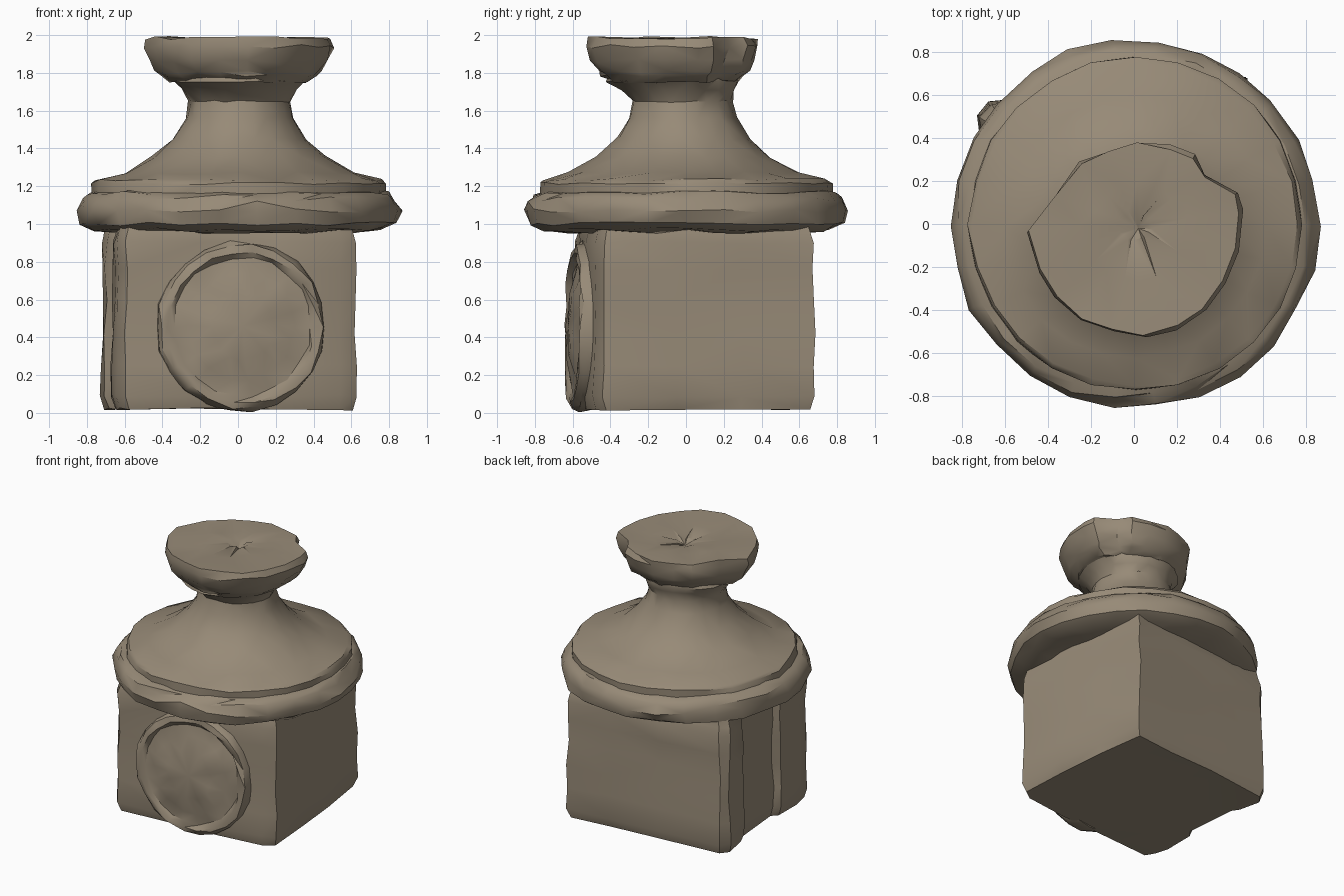
import bpy, bmesh, math, random
from mathutils import Vector

random.seed(4)
TURN = math.radians(5.5)  # the block sits slightly twisted under the collar

stone = bpy.data.materials.new("worn_stone")
stone.diffuse_color = (0.31, 0.255, 0.185, 1)


def circle(n):
    return [(math.cos(2 * math.pi * i / n), math.sin(2 * math.pi * i / n)) for i in range(n)]


def loft(name, outline, rings, jitter, tip=None):
    """Stack scaled copies of an outline; rings hold (scale, z, cx, cy)."""
    bm = bmesh.new()
    rows = []
    for scale, z, cx, cy in rings:
        row = []
        for x, y in outline:
            wear = Vector([random.uniform(-jitter, jitter) for _ in range(3)])
            row.append(bm.verts.new(Vector((cx + x * scale, cy + y * scale, z)) + wear))
        rows.append(row)
    n = len(outline)
    for a, b in zip(rows, rows[1:]):
        for i in range(n):
            j = (i + 1) % n
            bm.faces.new((a[i], a[j], b[j], b[i]))
    bm.faces.new(rows[0][::-1])
    if tip:
        centre = bm.verts.new(tip)
        for i in range(n):
            bm.faces.new((rows[-1][i], rows[-1][(i + 1) % n], centre))
    else:
        bm.faces.new(rows[-1])
    bmesh.ops.triangulate(bm, faces=bm.faces[:])
    bmesh.ops.recalc_face_normals(bm, faces=bm.faces[:])
    mesh = bpy.data.meshes.new(name)
    bm.to_mesh(mesh)
    bm.free()
    mesh.materials.append(stone)
    obj = bpy.data.objects.new(name, mesh)
    bpy.context.collection.objects.link(obj)
    bpy.ops.object.select_all(action='DESELECT')
    obj.select_set(True)
    bpy.context.view_layer.objects.active = obj
    bpy.ops.object.shade_smooth_by_angle(angle=math.radians(35))
    return obj


# Square block, with worn corners and a shallow niche in the left side
block = [(0.52, 0.685), (0.2, 0.65), (-0.2, 0.615), (-0.68, 0.565), (-0.725, 0.51),
         (-0.71, 0.32), (-0.665, 0.29), (-0.635, -0.14), (-0.675, -0.18), (-0.665, -0.42),
         (-0.645, -0.53), (-0.6, -0.59), (-0.2, -0.575), (0.2, -0.54), (0.55, -0.49),
         (0.63, -0.44), (0.61, -0.05), (0.57, 0.3)]
loft("base_block", block,
     [(0.97, 0.02, 0, 0), (1, 0.09, 0, 0), (0.995, 0.25, 0, 0), (0.99, 0.42, 0, 0),
      (0.985, 0.6, 0, 0), (0.985, 0.76, 0, 0), (0.985, 0.9, 0, 0), (0.97, 0.95, 0, 0),
      (0.93, 1.04, 0, 0)], 0.008)

# Round medallion on the front: raised rim around a lumpy relief
medallion = loft("front_medallion", circle(22),
                 [(r, z, 0, 0) for r, z in [(0.45, -0.04), (0.45, 0.04), (0.43, 0.075),
                  (0.395, 0.085), (0.37, 0.06), (0.28, 0.07), (0.17, 0.095)]],
                 0.012, (0, 0, 0.105))
medallion.rotation_euler = (math.radians(88), 0, TURN)
medallion.location = (0.015, -0.52, 0.455)

# Thick rounded collar
loft("collar", circle(26),
     [(r, z, 0.002, 0) for r, z in [(0.62, 0.96), (0.77, 0.97), (0.84, 1.0), (0.86, 1.07),
      (0.835, 1.13), (0.8, 1.165), (0.7, 1.18)]], 0.013)

# Sweeping shoulder and waisted neck, flaring forward under the cap
loft("shoulder_and_neck", circle(24),
     [(r, z, 0.005, cy) for r, z, cy in [(0.775, 1.12, 0), (0.775, 1.215, 0),
      (0.755, 1.235, 0), (0.61, 1.27, -0.01), (0.46, 1.355, -0.015), (0.355, 1.45, -0.015),
      (0.285, 1.56, -0.015), (0.265, 1.65, -0.02), (0.3, 1.71, -0.04),
      (0.35, 1.755, -0.07), (0.34, 1.79, -0.07)]], 0.008)

# Chipped cap, with a notch towards the back right
cap = [(0.5, 0.06), (0.48, 0.15), (0.33, 0.22), (0.29, 0.32), (0.17, 0.36), (0.02, 0.385),
       (-0.13, 0.34), (-0.25, 0.28), (-0.37, 0.13), (-0.495, -0.03), (-0.44, -0.22),
       (-0.36, -0.34), (-0.25, -0.45), (-0.1, -0.5), (0.05, -0.525), (0.2, -0.49),
       (0.33, -0.4), (0.43, -0.27), (0.49, -0.12)]
loft("cap", cap,
     [(0.74, 1.755, 0, -0.01), (0.83, 1.785, 0, -0.01), (0.88, 1.805, 0, 0),
      (0.96, 1.865, 0, 0), (1.005, 1.94, 0, 0), (0.98, 1.985, 0, 0),
      (0.5, 1.98, 0, 0), (0.15, 1.975, 0, 0)], 0.01, (0.02, -0.02, 1.945))
